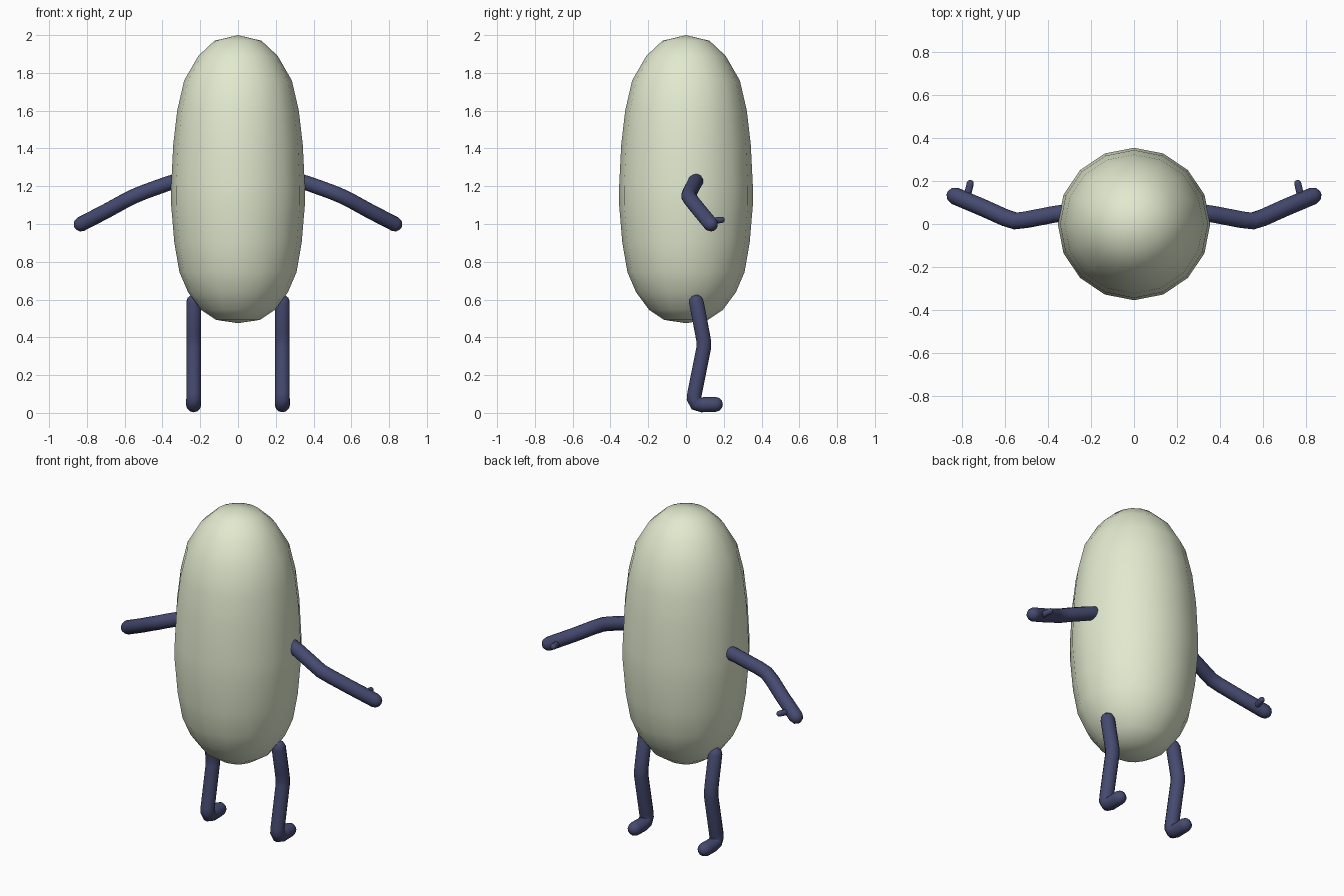
import bpy, bmesh, math
from mathutils import Vector

if "Cube" in bpy.data.objects:
    bpy.data.objects.remove(bpy.data.objects["Cube"])


def material(name, rgb):
    m = bpy.data.materials.new(name)
    m.diffuse_color = (*rgb, 1)
    m.use_nodes = True
    m.node_tree.nodes["Principled BSDF"].inputs["Base Color"].default_value = m.diffuse_color
    return m


CREAM = material("cream", (0.76, 0.82, 0.62))
NAVY = material("navy", (0.06, 0.068, 0.16))


def loft(name, rings, start, end, mat):
    """Skin a list of point rings and close both ends with a pole."""
    bm = bmesh.new()
    rows = [[bm.verts.new(p) for p in ring] for ring in rings]
    n = len(rows[0])
    for a, b in zip(rows, rows[1:]):
        for i in range(n):
            j = (i + 1) % n
            bm.faces.new((a[i], a[j], b[j], b[i]))
    for pole, row in ((start, rows[0]), (end, rows[-1])):
        v = bm.verts.new(pole)
        for i in range(n):
            bm.faces.new((v, row[i], row[(i + 1) % n]))
    bmesh.ops.recalc_face_normals(bm, faces=bm.faces)
    mesh = bpy.data.meshes.new(name)
    bm.to_mesh(mesh)
    bm.free()
    mesh.materials.append(mat)
    mesh.shade_smooth()
    obj = bpy.data.objects.new(name, mesh)
    bpy.context.collection.objects.link(obj)
    return obj


def tube(name, path, radius, mat, sides=12):
    """Round-ended tube along a path of centre points."""
    pts = [Vector(p) for p in path]
    dirs = [(b - a).normalized() for a, b in zip(pts, pts[1:])]
    tangents = [dirs[0]] + [(a + b).normalized() for a, b in zip(dirs, dirs[1:])] + [dirs[-1]]
    caps = [math.radians(a) for a in (65, 35)]
    stations = [(pts[0] - dirs[0] * radius * math.sin(a), dirs[0], radius * math.cos(a)) for a in caps]
    stations += [(p, t, radius) for p, t in zip(pts, tangents)]
    stations += [(pts[-1] + dirs[-1] * radius * math.sin(a), dirs[-1], radius * math.cos(a)) for a in reversed(caps)]
    u = dirs[0].orthogonal().normalized()
    rings = []
    for c, t, r in stations:
        u = (u - t * u.dot(t)).normalized()
        v = t.cross(u)
        angles = [math.tau * i / sides for i in range(sides)]
        rings.append([c + (u * math.cos(a) + v * math.sin(a)) * r for a in angles])
    return loft(name, rings, pts[0] - dirs[0] * radius, pts[-1] + dirs[-1] * radius, mat)


# Bean-shaped body: lathe profile (radius, z)
PROFILE = [(0.115, 0.492), (0.195, 0.545), (0.265, 0.64), (0.31, 0.745), (0.337, 0.9),
           (0.354, 1.1), (0.354, 1.2), (0.343, 1.42), (0.322, 1.6), (0.285, 1.76),
           (0.21, 1.89), (0.125, 1.97)]
body_rings = [[(r * math.cos(math.tau * i / 16), r * math.sin(math.tau * i / 16), z)
               for i in range(16)] for r, z in PROFILE]
loft("body", body_rings, (0, 0, 0.475), (0, 0, 2.0), CREAM)

# Limbs, mirrored left and right
ARM = [(0.30, 0.055, 1.235), (0.37, 0.045, 1.215), (0.50, 0.02, 1.168), (0.55, 0.014, 1.147),
       (0.60, 0.03, 1.122), (0.70, 0.075, 1.067), (0.83, 0.13, 1.0)]
THUMB = [(0.785, 0.105, 1.01), (0.77, 0.145, 1.017), (0.76, 0.188, 1.022)]
LEG = [(0.235, 0.055, 0.585), (0.235, 0.085, 0.43), (0.235, 0.094, 0.38), (0.235, 0.093, 0.34),
       (0.235, 0.045, 0.10), (0.235, 0.042, 0.075), (0.235, 0.055, 0.05), (0.235, 0.085, 0.043),
       (0.235, 0.155, 0.045)]
for side, s in (("left", -1), ("right", 1)):
    for part, path, radius in (("arm", ARM, 0.04), ("thumb", THUMB, 0.017), ("leg", LEG, 0.04)):
        tube(f"{side}_{part}", [(x * s, y, z) for x, y, z in path], radius, NAVY)
